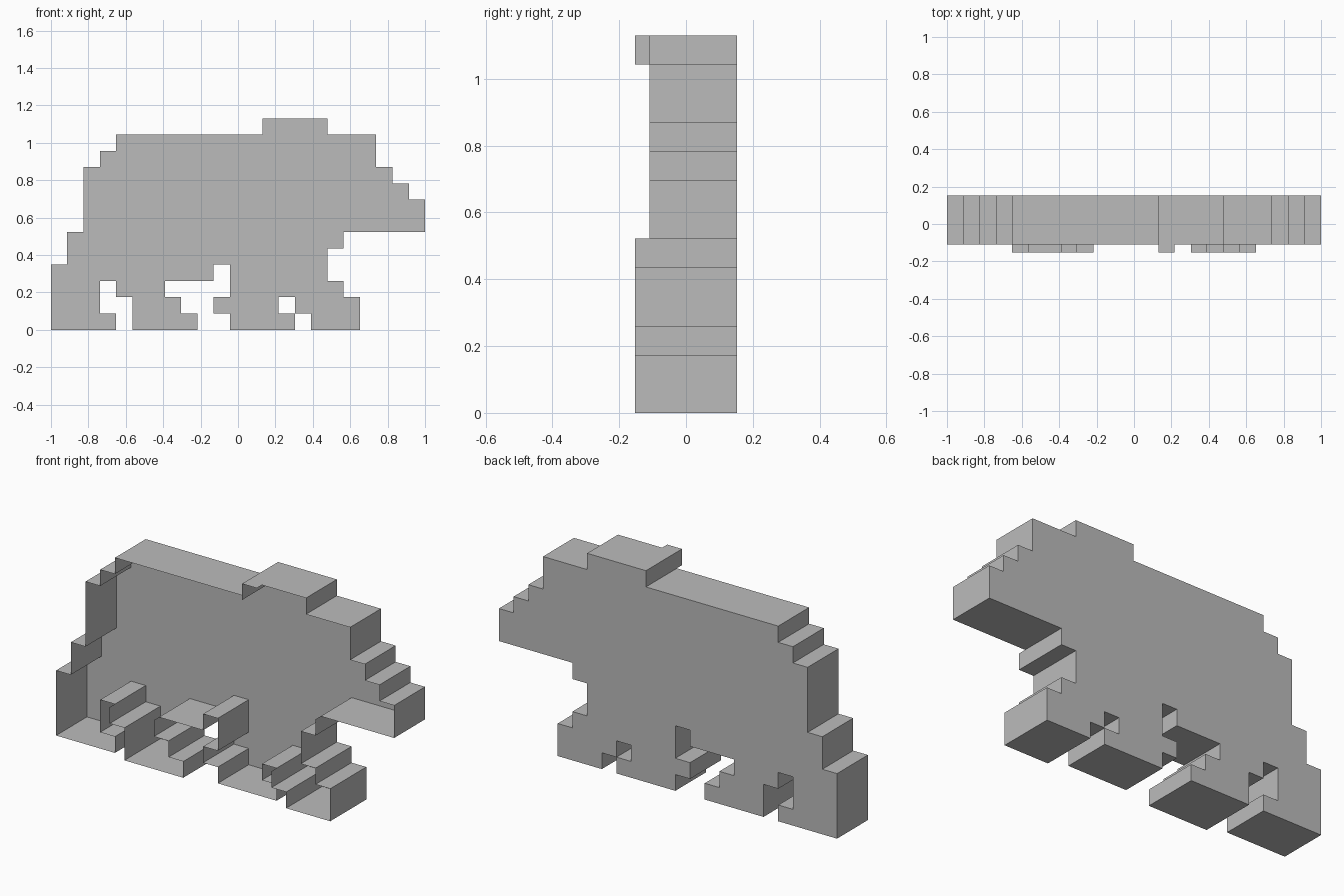
import bpy
import bmesh

cube = bpy.data.objects.get("Cube")
if cube:
    bpy.data.objects.remove(cube, do_unlink=True)

# Silhouette, top row first: B body, H head, E ear, and the four legs
# (K near hind, J near front, P far hind, Q far front); dots are empty
ROWS = [
    ".............EBBB......",
    "....BBBBBBBBBBBBBBBB...",
    "...BBBBBBBBBBBBBBBBB...",
    "..BBBBBBBBBBBBBBBBHHH..",
    "..BBBBBBBBBBBBBBBBHHHH.",
    "..BBBBBBBBBBBBBBBBHHHHH",
    "..BBBBBBBBBBBBBBBBHHHHH",
    ".BBBBBBBBBBBBBBBBJ.....",
    ".BBBBBBBBBBBBBBBJ......",
    "PPPBBBBBBB.QQQQQJ......",
    "PPP.KKK....QQQQQJJ.....",
    "PPP..KKK..QQQQ.JJJJ....",
    "PPPP.KKKK..QQQQ.JJJ....",
]
U = 2 / len(ROWS[0])
BACK = 1.75 * U
SHALLOW = -1.25 * U     # front rim of the body and far legs
DEEP = -1.75 * U        # front rim of the near legs and ear

PARTS = {
    "B": ("body_shell", SHALLOW),
    "H": ("head_shell", SHALLOW),
    "E": ("ear", DEEP),
    "K": ("near_hind_leg", DEEP),
    "J": ("near_front_leg", DEEP),
    "P": ("far_hind_leg", SHALLOW),
    "Q": ("far_front_leg", SHALLOW),
}

grey = bpy.data.materials.new("plain grey")
grey.use_nodes = True
colour = (0.5, 0.5, 0.5, 1)
grey.diffuse_color = colour
grey.node_tree.nodes["Principled BSDF"].inputs["Base Color"].default_value = colour


def cell(col, row):
    """Part letter at a cell, with row counted up from the ground."""
    if 0 <= row < len(ROWS) and 0 <= col < len(ROWS[0]):
        return ROWS[len(ROWS) - 1 - row][col]
    return "."


def build_part(letter, name, front):
    bm = bmesh.new()

    def quad(points):
        bm.faces.new([bm.verts.new(p) for p in points])

    for row in range(len(ROWS)):
        for col in range(len(ROWS[0])):
            if cell(col, row) != letter:
                continue
            x0, z0 = col * U - 1, row * U
            x1, z1 = x0 + U, z0 + U
            # Back panel
            quad([(x1, BACK, z0), (x0, BACK, z0), (x0, BACK, z1), (x1, BACK, z1)])
            # Rim walls where the neighbour is empty; the front stays open
            sides = [
                (0, -1, (x0, z0), (x1, z0)),
                (1, 0, (x1, z0), (x1, z1)),
                (0, 1, (x1, z1), (x0, z1)),
                (-1, 0, (x0, z1), (x0, z0)),
            ]
            for dc, dr, (ax, az), (bx, bz) in sides:
                if cell(col + dc, row + dr) == ".":
                    quad([(ax, front, az), (ax, BACK, az),
                          (bx, BACK, bz), (bx, front, bz)][::-1])

    bmesh.ops.remove_doubles(bm, verts=bm.verts, dist=U / 100)
    mesh = bpy.data.meshes.new(name)
    bm.to_mesh(mesh)
    bm.free()
    mesh.materials.append(grey)
    bpy.context.collection.objects.link(bpy.data.objects.new(name, mesh))


for letter, (name, front) in PARTS.items():
    build_part(letter, name, front)
